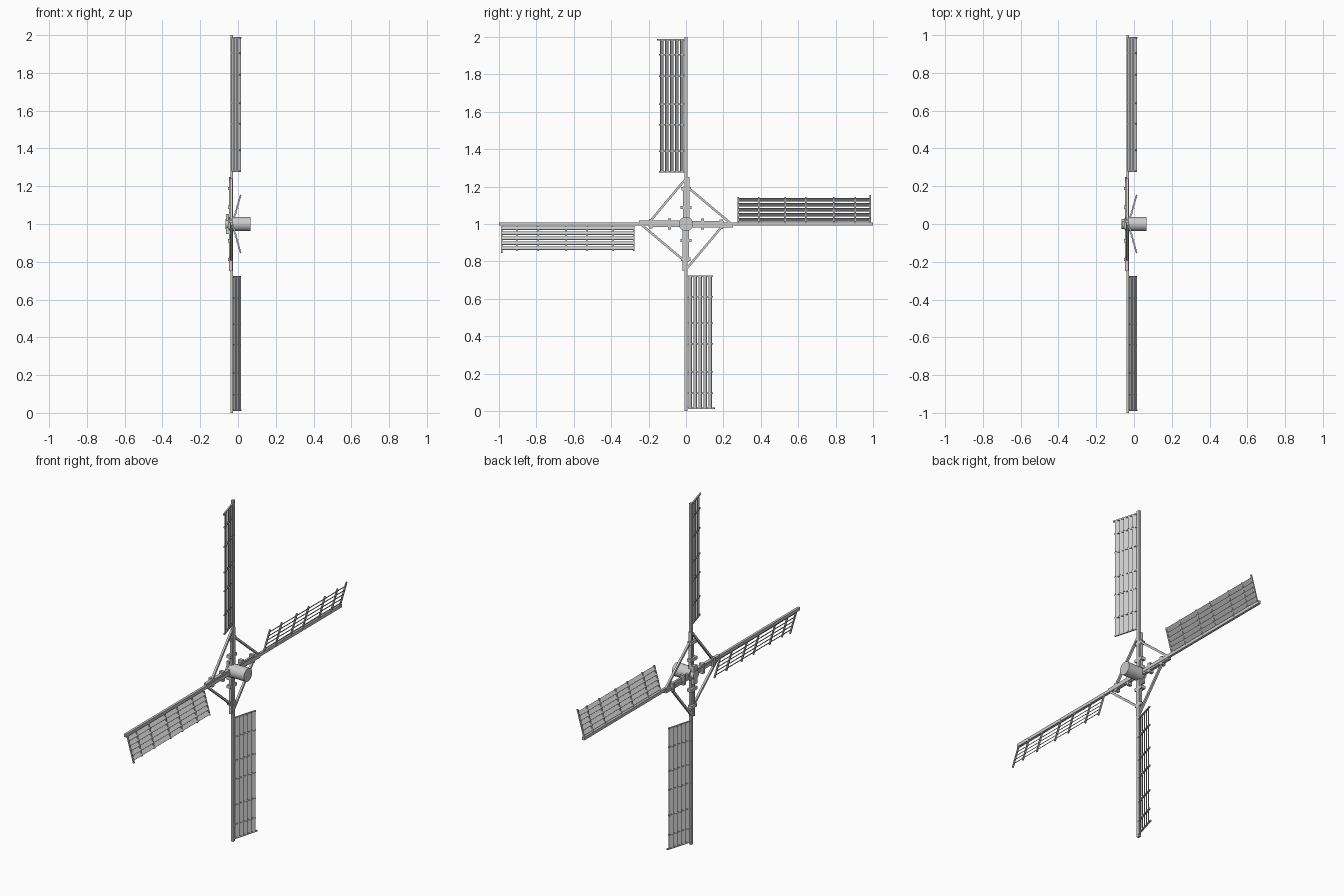
import bpy, math
from mathutils import Matrix, Vector

if "Cube" in bpy.data.objects:
    bpy.data.objects.remove(bpy.data.objects["Cube"])

CENTRE = Matrix.Translation((0, 0, 1))
PITCH = math.radians(16)      # tilt of the whole sail
LOUVRE = math.radians(46)     # tilt of each slat
BARS = [0.28, 0.39, 0.53, 0.64, 0.79, 0.905, 0.985]


def make(name, boxes, arm):
    """Join boxes (centre, size, turn matrix) into one mesh on the given arm."""
    verts, faces = [], []
    for centre, size, turn in boxes:
        n = len(verts)
        for sx in (-.5, .5):
            for sy in (-.5, .5):
                for sz in (-.5, .5):
                    v = Vector((sx * size[0], sy * size[1], sz * size[2]))
                    verts.append(turn @ v + Vector(centre))
        for f in ((0, 1, 3, 2), (4, 6, 7, 5), (0, 4, 5, 1),
                  (2, 3, 7, 6), (0, 2, 6, 4), (1, 5, 7, 3)):
            faces.append([n + i for i in f])
    me = bpy.data.meshes.new(name)
    me.from_pydata(verts, [], faces)
    ob = bpy.data.objects.new(name, me)
    bpy.context.collection.objects.link(ob)
    ob.matrix_world = CENTRE @ Matrix.Rotation(arm * math.pi / 2, 4, 'X')
    return ob


def cylinder(name, radius, x0, x1):
    bpy.ops.mesh.primitive_cylinder_add(
        vertices=32, radius=radius, depth=x1 - x0,
        location=((x0 + x1) / 2, 0, 1), rotation=(0, math.pi / 2, 0))
    bpy.context.object.name = name
    bpy.ops.object.shade_smooth_by_angle()


I3 = Matrix.Identity(3)
tilt = Matrix.Rotation(PITCH, 3, 'Z')
slat_turn = Matrix.Rotation(LOUVRE, 3, 'Z')


def on_sail(t, r):
    """Point on the tilted sail: t is distance from spar, r from hub."""
    return (-0.03 + t * math.sin(PITCH), -t * math.cos(PITCH), r)


# Each arm is modelled pointing up with its sail toward -y, then turned
for arm in range(4):
    make(f"spar_{arm}", [((-0.033, 0, 0.5), (0.014, 0.018, 1.0), I3)], arm)

    # Stiffening beam on the leading side and the thicker inner stock
    make(f"stock_beam_{arm}", [((-0.038, 0.012, 0.125), (0.018, 0.012, 0.25), I3)], arm)
    make(f"inner_stock_{arm}", [((-0.036, 0, 0.1), (0.012, 0.03, 0.2), I3)], arm)

    # Clamps round the stock
    make(f"clamps_{arm}", [((-0.041, 0, 0.088), (0.026, 0.058, 0.018), I3),
                           ((-0.041, 0.002, 0.188), (0.026, 0.05, 0.018), I3)], arm)

    # Diagonal brace to the next arm
    a, b = Vector((-0.036, 0, 0.243)), Vector((-0.036, -0.2, 0.005))
    d = b - a
    turn = d.to_track_quat('Z', 'Y').to_matrix()
    make(f"brace_{arm}", [((a + b) / 2, (0.012, 0.012, d.length), turn)], arm)

    # Cross bars, the one at the tip slightly longer
    bars = []
    for r in BARS:
        length = 0.161 if r == BARS[-1] else 0.15
        bars.append((on_sail(length / 2, r), (0.008, length, 0.008), tilt))
    make(f"cross_bars_{arm}", bars, arm)

    # Louvre slats, one set for each bay between cross bars
    slats = []
    for lo, hi in zip(BARS, BARS[1:]):
        for k in range(5):
            slats.append((on_sail(0.024 + 0.0275 * k, (lo + hi) / 2),
                          (0.003, 0.025, hi - lo - 0.004), slat_turn))
    make(f"louvre_slats_{arm}", slats, arm)

# Hub shaft, front plate and cap
cylinder("hub_shaft", 0.038, -0.045, 0.065)
cylinder("hub_cap", 0.026, -0.066, -0.04)
make("hub_plate", [((-0.055, 0, 0), (0.016, 0.034, 0.108), I3)], 0)
